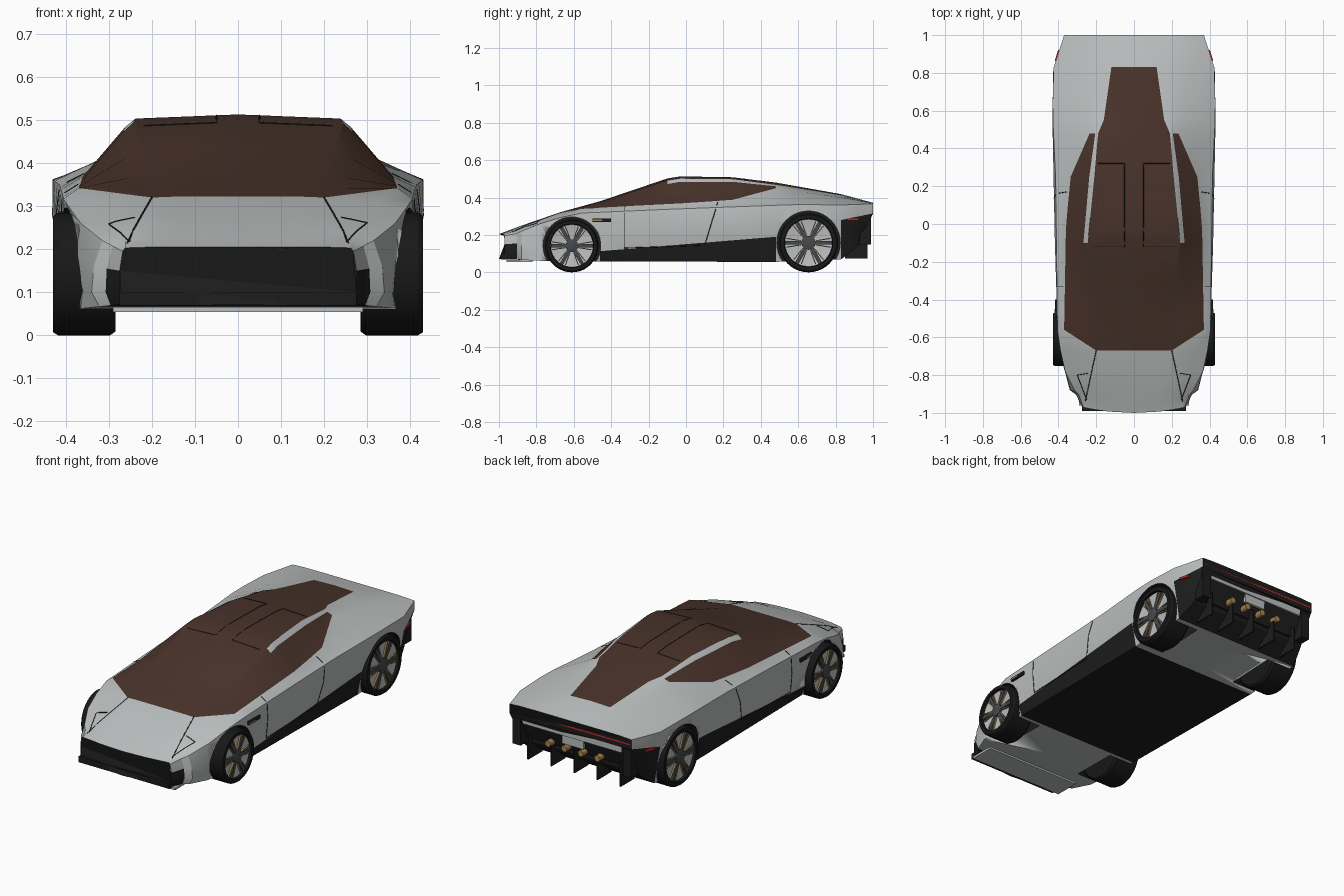
import bpy
import bmesh
from math import sin, cos, pi, radians
from mathutils import Vector, Matrix
from mathutils.bvhtree import BVHTree

if "Cube" in bpy.data.objects:
    bpy.data.objects.remove(bpy.data.objects["Cube"])


def material(name, color):
    mat = bpy.data.materials.new(name)
    mat.use_nodes = True
    mat.diffuse_color = (*color, 1)
    mat.node_tree.nodes["Principled BSDF"].inputs["Base Color"].default_value = (*color, 1)
    return mat


silver = material("silver paint", (.5, .52, .52))
glass = material("brown glass", (.066, .033, .023))
black = material("black trim", (.012, .012, .012))
rubber = material("tyre rubber", (.009, .009, .009))
spoke_grey = material("spoke grey", (.06, .066, .075))
gold = material("gold", (.4, .24, .08))
red = material("red light", (.6, .02, .02))


def finish(name, bm, mats, angle=25):
    """Turn a bmesh into a shaded object."""
    bmesh.ops.recalc_face_normals(bm, faces=bm.faces[:])
    mesh = bpy.data.meshes.new(name)
    bm.to_mesh(mesh)
    bm.free()
    for mat in mats:
        mesh.materials.append(mat)
    obj = bpy.data.objects.new(name, mesh)
    bpy.context.collection.objects.link(obj)
    bpy.ops.object.select_all(action="DESELECT")
    obj.select_set(True)
    bpy.context.view_layer.objects.active = obj
    bpy.ops.object.shade_smooth_by_angle(angle=radians(angle))
    return obj


def box(name, center, size, mat, turn=None):
    bm = bmesh.new()
    bmesh.ops.create_cube(bm, size=1)
    place = Matrix.Translation(center) @ (turn or Matrix()) @ Matrix.Diagonal((*size, 1))
    bmesh.ops.transform(bm, matrix=place, verts=bm.verts)
    return finish(name, bm, [mat])


def lathe(name, profile, center, side, mat, segments=40):
    """Spin (x, radius) points about the x axis and cap both ends."""
    bm = bmesh.new()
    rings = []
    for x, r in profile:
        angles = [2 * pi * k / segments for k in range(segments)]
        rings.append([bm.verts.new((side * x, center[0] + r * cos(a), center[1] + r * sin(a)))
                      for a in angles])
    for low, high in zip(rings, rings[1:]):
        for k in range(segments):
            n = (k + 1) % segments
            bm.faces.new((low[k], low[n], high[n], high[k]))
    bm.faces.new(rings[0])
    bm.faces.new(rings[-1])
    return finish(name, bm, [mat])


def along(keys, y):
    """Linear interpolation of a body line at station y."""
    for a, b in zip(keys, keys[1:]):
        if y <= b[0] + 1e-6:
            t = (y - a[0]) / (b[0] - a[0])
            return [p + (q - p) * t for p, q in zip(a[1:], b[1:])]
    return keys[-1][1:]


# Body lines running nose to tail; the rails hang below the crown
crown = [(-1, .205), (-.88, .25), (-.67, .322), (-.46, .38), (-.1, .502), (-.03, .513),
         (.25, .508), (.48, .48), (.83, .418), (1, .372)]
inner_rail = [(-1, .13, 0), (-.67, .15, 0), (-.46, .2, .004), (-.1, .245, .01), (.25, .21, .008),
              (.48, .19, .01), (.55, .16, .008), (.83, .12, .004), (1, .12, 0)]
outer_rail = [(-1, .2, 0), (-.67, .2, .002), (-.56, .25, .01), (-.1, .268, .03),
              (.25, .237, .024), (.48, .205, .02), (.83, .18, .01), (1, .2, 0)]
belt = [(-1, .262, .203), (-.88, .262, .238), (-.67, .32, .305), (-.56, .37, .342),
        (0, .36, .37), (.25, .335, .388), (.48, .235, .45), (.83, .28, .4), (1, .3, .371)]
shoulder = [(-1, .268, .195), (-.88, .315, .22), (-.78, .365, .26), (-.6, .405, .315),
            (-.15, .41, .335), (.25, .415, .35), (.6, .432, .363), (.83, .425, .36), (1, .37, .367)]
flank = [(-1, .275, .15), (-.88, .335, .16), (-.67, .4, .2), (-.15, .418, .25),
         (.6, .433, .28), (.83, .425, .28), (1, .37, .315)]
sill = [(-1, .275, .1), (-.88, .34, .1), (-.6, .39, .11), (-.46, .4, .113),
        (.48, .415, .19), (.83, .41, .2), (1, .36, .25)]
floor = [(-1, .27, .072), (-.78, .365, .062), (-.46, .38, .058), (.48, .39, .056),
         (.83, .39, .07), (1, .34, .2)]
stations = [-1, -.94, -.88, -.78, -.67, -.56, -.46, -.3, -.1, -.03, .1, .25,
            .36, .48, .55, .65, .75, .83, .92, 1]


def section(y):
    top = along(crown, y)[0]
    half = [(0, top)]
    half += [(x, top - drop) for x, drop in (along(inner_rail, y), along(outer_rail, y))]
    half += [along(line, y) for line in (belt, shoulder, flank, sill, floor)]
    ring = half + [(0, half[-1][1])] + [(-x, z) for x, z in reversed(half[1:])]
    bow = .4 if y < -.9 else 0
    lean = .5 if y == 1 else 0
    return [(x, y + bow * x * x - lean * max(0, .31 - z), z) for x, z in ring]


def paint(col, y):
    """0 silver, 1 glass, 2 black, by strip and position."""
    if (col == 0 and -.67 < y < .83) or (col == 1 and -.67 < y < -.1) or (col == 2 and -.56 < y < .48):
        return 1
    if (col >= 6 and -.46 < y < .48) or (col >= 5 and (y > .83 or y < -.94)) or (col == 7 and y < -.88):
        return 2
    return 0


# Body shell
bm = bmesh.new()
rings = [[bm.verts.new(p) for p in section(y)] for y in stations]
count = len(rings[0])
for i in range(len(rings) - 1):
    mid = (stations[i] + stations[i + 1]) / 2
    for j in range(count):
        n = (j + 1) % count
        a, b, e, d = rings[i][j], rings[i][n], rings[i + 1][n], rings[i + 1][j]
        col = min(j, count - 1 - j)
        if col == 2 and stations[i] == -.67:
            # Slanted lower corners of the windscreen
            left = j == col
            bm.faces.new((a, e, d) if left else (b, e, d)).material_index = 1
            bm.faces.new((a, b, e) if left else (a, b, d))
        else:
            bm.faces.new((a, b, e, d)).material_index = paint(col, mid)
for ring in (rings[0], rings[-1]):
    bm.faces.new(ring).material_index = 2
body = finish("body", bm, [silver, glass, black])

# Wheel arches
wheels = {"front": (-.61, .142), "rear": (.655, .158)}
for name, (y, r) in wheels.items():
    for side in (-1, 1):
        cutter = lathe("arch_cutter", [(.24, r + .012), (.6, r + .012)], (y, r), side, silver)
        cutter.hide_render = True
        for mat in (glass, black):
            cutter.data.materials.append(mat)
        for poly in cutter.data.polygons:
            poly.material_index = 2
        cut = body.modifiers.new("arch", "BOOLEAN")
        cut.operation = "DIFFERENCE"
        cut.solver = "EXACT"
        cut.object = cutter
        bpy.context.view_layer.objects.active = body
        bpy.ops.object.modifier_apply(modifier=cut.name)
        bpy.data.objects.remove(cutter)

# Wheels
for name, (y, r) in wheels.items():
    for side, label in ((-1, "right"), (1, "left")):
        tag = f"{name}_{label}"
        lathe(tag + "_tyre", [(.285, .7 * r), (.285, .94 * r), (.297, r), (.418, r), (.43, .95 * r),
                              (.43, .82 * r), (.412, .8 * r)], (y, r), side, rubber)
        lathe(tag + "_rim", [(.4, .8 * r), (.416, .8 * r), (.414, .76 * r)], (y, r), side, silver)
        lathe(tag + "_hub", [(.41, .24 * r), (.426, .24 * r), (.429, .18 * r)], (y, r), side, spoke_grey, 12)
        for k in range(6):
            turn = Matrix.Rotation(k * pi / 3 + pi / 6, 4, "X")
            hub = Vector((side * .418, y, r))
            box(tag + "_spoke", hub + turn @ Vector((0, 0, .48 * r)), (.014, .13 * r, .62 * r), spoke_grey, turn)
            for edge in (-1, 1):
                tilt = turn @ Matrix.Rotation(-edge * .16, 4, "X")
                box(tag + "_spoke_accent", hub + turn @ Vector((0, edge * .11 * r, .5 * r)),
                    (.009, .035 * r, .5 * r), gold, tilt)

# Panel gaps laid onto the shell
shell = bmesh.new()
shell.from_mesh(body.data)
tree = BVHTree.FromBMesh(shell)
shell.free()


def seam(name, corners, from_side):
    for side in (-1, 1):
        points = []
        for start, end in zip(corners, corners[1:]):
            for k in range(13):
                u, v = Vector(start).lerp(Vector(end), k / 12)
                origin, ray = ((side, u, v), (-side, 0, 0)) if from_side else ((side * u, v, 1), (0, 0, -1))
                hit = tree.ray_cast(Vector(origin), Vector(ray))[0]
                if hit:
                    points.append(hit)
        curve = bpy.data.curves.new(name, "CURVE")
        curve.dimensions = "3D"
        curve.bevel_depth = .0022
        curve.bevel_resolution = 0
        line = curve.splines.new("POLY")
        line.points.add(len(points) - 1)
        for target, p in zip(line.points, points):
            target.co = (*p, 1)
        curve.materials.append(black)
        bpy.context.collection.objects.link(bpy.data.objects.new(name, curve))


seam("door_gap", [(-.33, .35), (-.33, .13), (.1, .145), (.17, .375)], True)
seam("roof_panel_gap", [(.19, .32), (.05, .32), (.05, -.12), (.22, -.12)], False)
seam("bonnet_gap", [(.2, -.67), (.258, -.94)], False)
seam("headlamp_gap", [(.25, -.93), (.3, -.8), (.24, -.79)], False)

# Nose: splitter and lower blade
box("splitter", (0, -.93, .085), (.55, .12, .032), black)
box("splitter_blade", (0, -.89, .06), (.58, .14, .012), silver)

# Tail: light bar, bumper band, number plate panel and diffuser
box("tail_bar", (0, .99, .338), (.735, .018, .055), black)
box("tail_light", (0, .996, .338), (.72, .008, .008), red)
box("bumper_band", (0, .982, .29), (.6, .012, .035), silver)
box("plate_panel", (0, .974, .255), (.13, .014, .06), silver)
box("diffuser_floor", (0, .89, .17), (.6, .1, .02), black)
for k in range(5):
    box("diffuser_fin", (.14 * (k - 2), .91, .14), (.008, .12, .13), black)
for k in range(4):
    bm = bmesh.new()
    bmesh.ops.create_cone(bm, cap_ends=True, segments=16, radius1=.017, radius2=.017, depth=.06)
    move = Matrix.Translation((.1 * (k - 1.5), .955, .2)) @ Matrix.Rotation(pi / 2, 4, "X")
    bmesh.ops.transform(bm, matrix=move, verts=bm.verts)
    finish("exhaust", bm, [gold])

# Side details
for side in (-1, 1):
    box("tail_pod", (side * .335, .94, .225), (.05, .1, .15), black)
    lean = Matrix.Rotation(side * .31, 4, "Z")
    box("side_light", (side * .407, .892, .283), (.008, .06, .012), red, lean)
    box("side_vent", (side * .412, -.45, .278), (.012, .1, .018), black)
    box("vent_accent", (side * .416, -.475, .278), (.008, .05, .007), gold)
